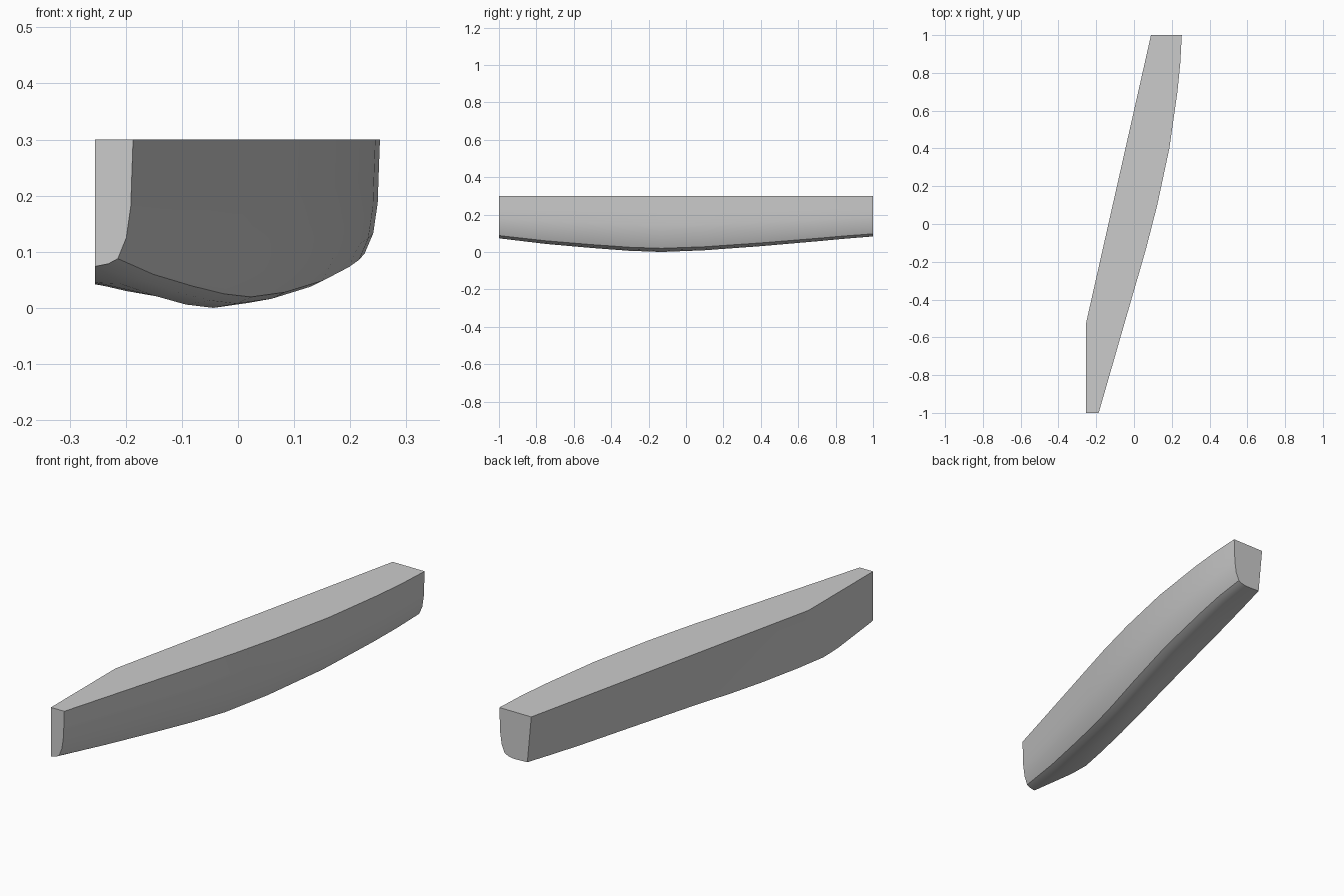
import bpy, bmesh
from mathutils import Vector

if "Cube" in bpy.data.objects:
    bpy.data.objects.remove(bpy.data.objects["Cube"])

# Hull stations: y, right edge x, keel height, inner bottom height, roundness
stations = [
    (-1.00, -.187, .073, .076, .80),
    (-.75, -.115, .043, .050, 1.05),
    (-.50, -.043, .021, .044, 1.15),
    (-.30, .015, .006, .042, 1.2),
    (-.13, .064, .000, .042, 1.2),
    (.10, .123, .009, .049, 1.15),
    (.40, .187, .031, .060, 1.05),
    (.70, .230, .057, .073, .95),
    (.85, .245, .071, .080, .85),
    (1.00, .253, .083, .089, .80),
]
# Cross-section of the curved side: inward offset, fraction of depth
profile = [(0, 0), (.003, .3), (.005, .52), (.015, .77), (.034, .935),
           (.055, .975), (.09, 1)]
TOP = .3

bm = bmesh.new()
rings = []
for y, right, keel, inner, roundness in stations:
    pts = [(right - o * roundness, TOP - f * (TOP - keel)) for o, f in profile]
    kx = pts[-1][0]
    ix = right - .21
    slope = (inner - keel) / (kx - ix)
    pts.append(((kx + ix) / 2, keel + (inner - keel) * .4))
    pts.append((ix, inner))
    pts.append((ix - .15, inner + slope * .15))
    pts.append((ix - .15, TOP))
    rings.append([bm.verts.new((x, y, z)) for x, z in pts])

# Skin and end caps
for a, b in zip(rings, rings[1:]):
    n = len(a)
    for i in range(n):
        j = (i + 1) % n
        bm.faces.new((a[i], a[j], b[j], b[i]))
bm.faces.new(rings[0])
bm.faces.new(rings[-1])
bmesh.ops.recalc_face_normals(bm, faces=bm.faces)


def trim(point, normal):
    """Cut away the +normal side and close the opening with a flat face."""
    geom = bm.verts[:] + bm.edges[:] + bm.faces[:]
    bmesh.ops.bisect_plane(bm, geom=geom, dist=1e-5, plane_co=point,
                           plane_no=normal, clear_outer=True)
    edges = [e for e in bm.edges if e.is_boundary]
    bmesh.ops.holes_fill(bm, edges=edges, sides=0)


# Leaning flat inner wall, then the vertical end facet
along = Vector((.345, 1.53, 0))
lean = Vector((.02, 0, -.213))
normal = along.cross(lean)
if normal.x > 0:
    normal = -normal
trim(Vector((.09, 1, TOP)), normal)
trim(Vector((-.255, 0, 0)), Vector((-1, 0, 0)))
bmesh.ops.recalc_face_normals(bm, faces=bm.faces)

mesh = bpy.data.meshes.new("hull_segment")
bm.to_mesh(mesh)
bm.free()
hull = bpy.data.objects.new("hull_segment", mesh)
bpy.context.collection.objects.link(hull)
bpy.context.view_layer.objects.active = hull
hull.select_set(True)
bpy.ops.object.shade_smooth_by_angle(angle=.6)
